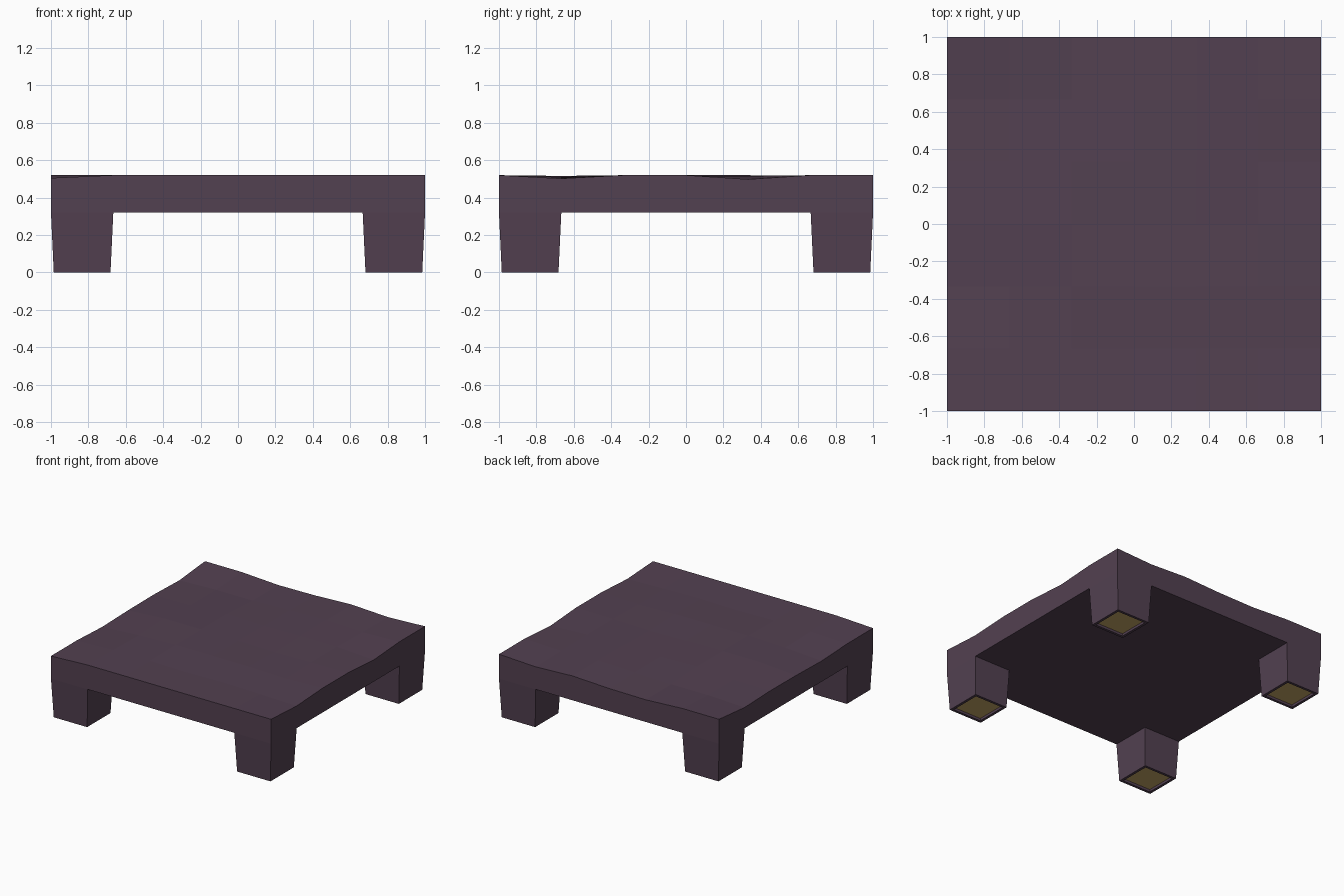
import bpy, bmesh, random
from mathutils import Vector

if "Cube" in bpy.data.objects:
    bpy.data.objects.remove(bpy.data.objects["Cube"])

random.seed(4)
TOP, UNDER, N = 0.52, 0.32, 6


def material(name, rgb):
    m = bpy.data.materials.new(name)
    m.diffuse_color = (*rgb, 1)
    m.use_nodes = True
    m.node_tree.nodes["Principled BSDF"].inputs["Base Color"].default_value = m.diffuse_color
    return m


plum = material("dark plum", (0.086, 0.052, 0.082))
gold = material("muted gold", (0.55, 0.38, 0.13))

# dips of the uneven top along each rim, from -1 to 1
left = [.015, .015, .03, .022, .02, .03, 0]
right = [0, .018, 0, 0, .022, 0, 0]
back = [0, 0, .018, .014, 0, .015, 0]


def dip(i, j):
    if i == 0:
        return left[j]
    if i == N:
        return right[j]
    if j == N:
        return back[i]
    if j == 0:
        return 0
    return random.choice([0, .004, .01, .018])


# slab: grid of cells, extruded down to a flat underside
bm = bmesh.new()
V = [[bm.verts.new((-1 + 2 * i / N, -1 + 2 * j / N, UNDER)) for j in range(N + 1)]
     for i in range(N + 1)]
cells = [bm.faces.new((V[i][j], V[i + 1][j], V[i + 1][j + 1], V[i][j + 1]))
         for i in range(N) for j in range(N)]
ext = bmesh.ops.extrude_face_region(bm, geom=cells, use_keep_orig=True)
for v in ext["geom"]:
    if isinstance(v, bmesh.types.BMVert):
        i, j = round((v.co.x + 1) * N / 2), round((v.co.y + 1) * N / 2)
        v.co.z = TOP - dip(i, j)
bmesh.ops.recalc_face_normals(bm, faces=bm.faces)

# legs: corner cells of the underside pulled down, tapered, with a recessed gold pad
corners = [f for f in bm.faces if f.normal.z < -0.9
           and min(abs(f.calc_center_median().x), abs(f.calc_center_median().y)) > 0.7]
for f in corners:
    foot = bmesh.ops.extrude_discrete_faces(bm, faces=[f])["faces"][0]
    c = foot.calc_center_median()
    for v in foot.verts:
        v.co = Vector((c.x + (v.co.x - c.x) * 0.91, c.y + (v.co.y - c.y) * 0.91, 0))
    foot.normal_update()
    bmesh.ops.inset_individual(bm, faces=[foot], thickness=0.03)
    pad = bmesh.ops.extrude_discrete_faces(bm, faces=[foot])["faces"][0]
    for v in pad.verts:
        v.co.z = 0.02
    pad.material_index = 1

me = bpy.data.meshes.new("low_table")
bm.to_mesh(me)
bm.free()
me.materials.append(plum)
me.materials.append(gold)
ob = bpy.data.objects.new("low_table", me)
bpy.context.collection.objects.link(ob)
